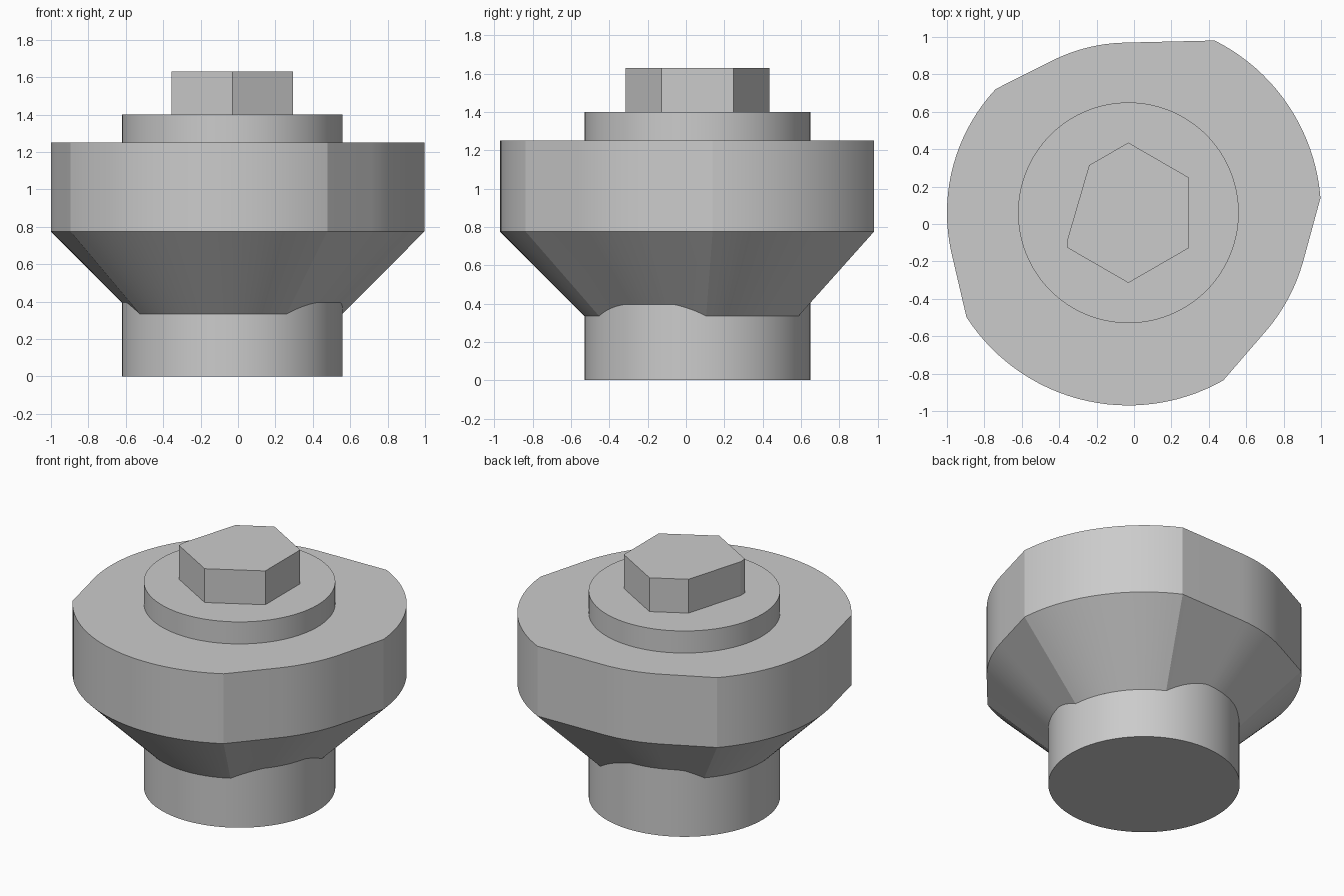
import bpy
import bmesh
from math import radians, cos, sin

cube = bpy.data.objects.get("Cube")
if cube:
    bpy.data.objects.remove(cube, do_unlink=True)

CX, CY = -0.03, 0.06  # common axis of shaft, cam and nut

grey = bpy.data.materials.new("plain_grey")
grey.use_nodes = True
grey.diffuse_color = (0.6, 0.6, 0.6, 1)
grey.node_tree.nodes["Principled BSDF"].inputs["Base Color"].default_value = (0.6, 0.6, 0.6, 1)


def arc(radius, start, end, step=3):
    """Polar points (radius, angle) along an arc about the axis."""
    n = max(1, round((end - start) / step))
    return [(radius, radians(start + (end - start) * i / n)) for i in range(n + 1)]


def loft(name, sections, sharp=12):
    """Skin polar outlines given as (height, points), closed at both ends."""
    bm = bmesh.new()
    rings = [[bm.verts.new((CX + r * cos(a), CY + r * sin(a), z)) for r, a in pts]
             for z, pts in sections]
    for low, high in zip(rings, rings[1:]):
        for i in range(len(low)):
            j = (i + 1) % len(low)
            bm.faces.new((low[i], low[j], high[j], high[i]))
    bm.faces.new(rings[0][::-1])
    bm.faces.new(rings[-1])
    bmesh.ops.recalc_face_normals(bm, faces=bm.faces)
    for face in bm.faces:
        face.smooth = True
    for edge in bm.edges:
        edge.smooth = edge.calc_face_angle(0) < radians(sharp)
    mesh = bpy.data.meshes.new(name)
    bm.to_mesh(mesh)
    bm.free()
    mesh.materials.append(grey)
    obj = bpy.data.objects.new(name, mesh)
    bpy.context.collection.objects.link(obj)
    return obj


# Lobed cam: arcs of differing radius joined by straight flats, tapering below
cam = (arc(1.03, 4.4, 63.4) + arc(0.91, 91.3, 116.7) + arc(0.97, 137, 192.4)
       + arc(1.03, 212.8, 299.5) + arc(0.97, 319.9, 344))
cam_foot = [(r - 0.44, a) for r, a in cam]
loft("lobed_cam", [(0.335, cam_foot), (0.775, cam), (1.25, cam)])

# Round shaft running through the cam
circle = arc(0.59, 0, 360)[:-1]
loft("round_shaft", [(0, circle), (1.4, circle)])

# Hexagonal head with one corner cut away
head = [(0.375, radians(a)) for a in (-30, 30, 90)]
head += [(0.33, radians(129.5)), (0.354, radians(203.3))]
head += [(0.375, radians(a)) for a in (210, 270)]
loft("hex_head", [(1.35, head), (1.63, head)])
